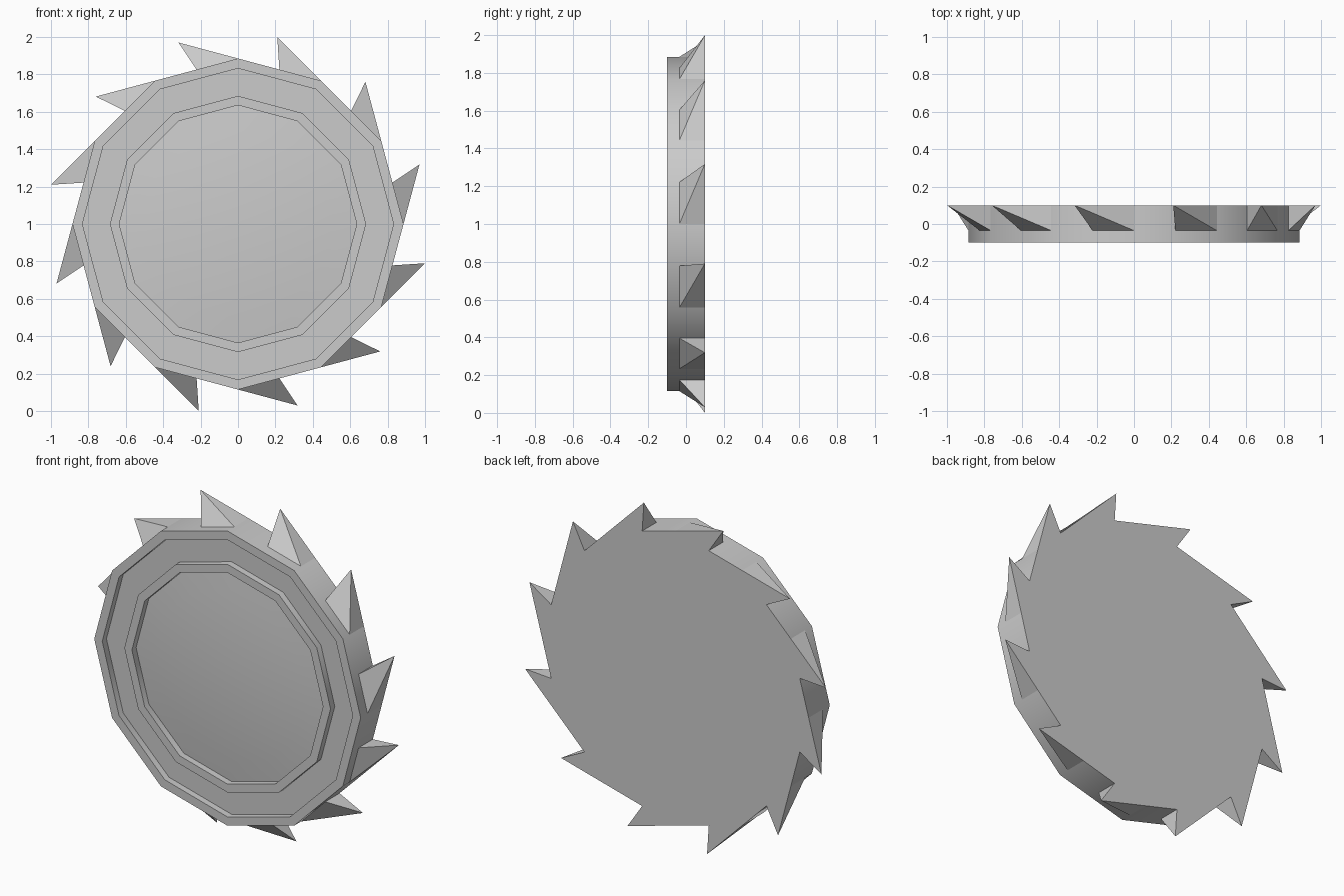
import bpy, bmesh, math
from mathutils import Vector

if "Cube" in bpy.data.objects:
    bpy.data.objects.remove(bpy.data.objects["Cube"])

SIDES = 12
RADIUS = 0.885
FRONT, BACK = -0.10, 0.10
RECESS = -0.06

metal = bpy.data.materials.new("light_grey_metal")
metal.use_nodes = True
grey = (0.6, 0.6, 0.6, 1)
metal.diffuse_color = grey
metal.node_tree.nodes["Principled BSDF"].inputs["Base Color"].default_value = grey


def polar(r, step, y):
    """Point on the disc: radius, corner number counted anticlockwise, depth."""
    a = 2 * math.pi * step / SIDES
    return Vector((r * math.cos(a), y, 1 + r * math.sin(a)))


def finish(name, bm):
    bmesh.ops.recalc_face_normals(bm, faces=bm.faces)
    mesh = bpy.data.meshes.new(name)
    bm.to_mesh(mesh)
    bm.free()
    mesh.materials.append(metal)
    ob = bpy.data.objects.new(name, mesh)
    bpy.context.collection.objects.link(ob)
    bpy.ops.object.select_all(action="DESELECT")
    ob.select_set(True)
    bpy.context.view_layer.objects.active = ob
    bpy.ops.object.shade_smooth_by_angle(angle=math.radians(35))
    return ob


# Disc body: stepped rim, groove, raised ring and shallow domed centre
profile = [(RADIUS, BACK), (RADIUS, FRONT), (0.832, FRONT), (0.832, RECESS),
           (0.685, RECESS), (0.685, FRONT), (0.635, FRONT), (0.635, RECESS)]
for i in range(1, 5):
    t = 1 - i / 5
    profile.append((0.635 * t, RECESS - 0.035 * (1 - t * t)))

bm = bmesh.new()
rings = [[bm.verts.new(polar(r, k, y)) for k in range(SIDES)] for r, y in profile]
for a, b in zip(rings, rings[1:]):
    for k in range(SIDES):
        n = (k + 1) % SIDES
        bm.faces.new((a[k], a[n], b[n], b[k]))
bm.faces.new(rings[0])
centre = bm.verts.new((0, RECESS - 0.035, 1))
for k in range(SIDES):
    bm.faces.new((rings[-1][k], rings[-1][(k + 1) % SIDES], centre))
finish("disc_body", bm)

# Saw teeth: each tip lies on the extended line of the neighbouring rim edge
TOOTH_FRONT = -0.035
TOOTH_LENGTH = 0.329
bm = bmesh.new()
for k in range(SIDES):
    def rim(step, y):
        return polar(RADIUS, step, y)
    along = (rim(k, BACK) - rim(k - 1, BACK)).normalized()
    tip = bm.verts.new(rim(k, BACK) + along * TOOTH_LENGTH)
    heel_b = bm.verts.new(rim(k, BACK))
    heel_f = bm.verts.new(rim(k, TOOTH_FRONT))
    toe_b = bm.verts.new((rim(k, BACK) + rim(k + 1, BACK)) / 2)
    toe_f = bm.verts.new((rim(k, TOOTH_FRONT) + rim(k + 1, TOOTH_FRONT)) / 2)
    bm.faces.new((heel_f, toe_f, tip))
    bm.faces.new((toe_f, toe_b, tip))
    bm.faces.new((toe_b, heel_b, tip))
    bm.faces.new((heel_b, heel_f, tip))
    bm.faces.new((heel_f, heel_b, toe_b, toe_f))
finish("saw_teeth", bm)
